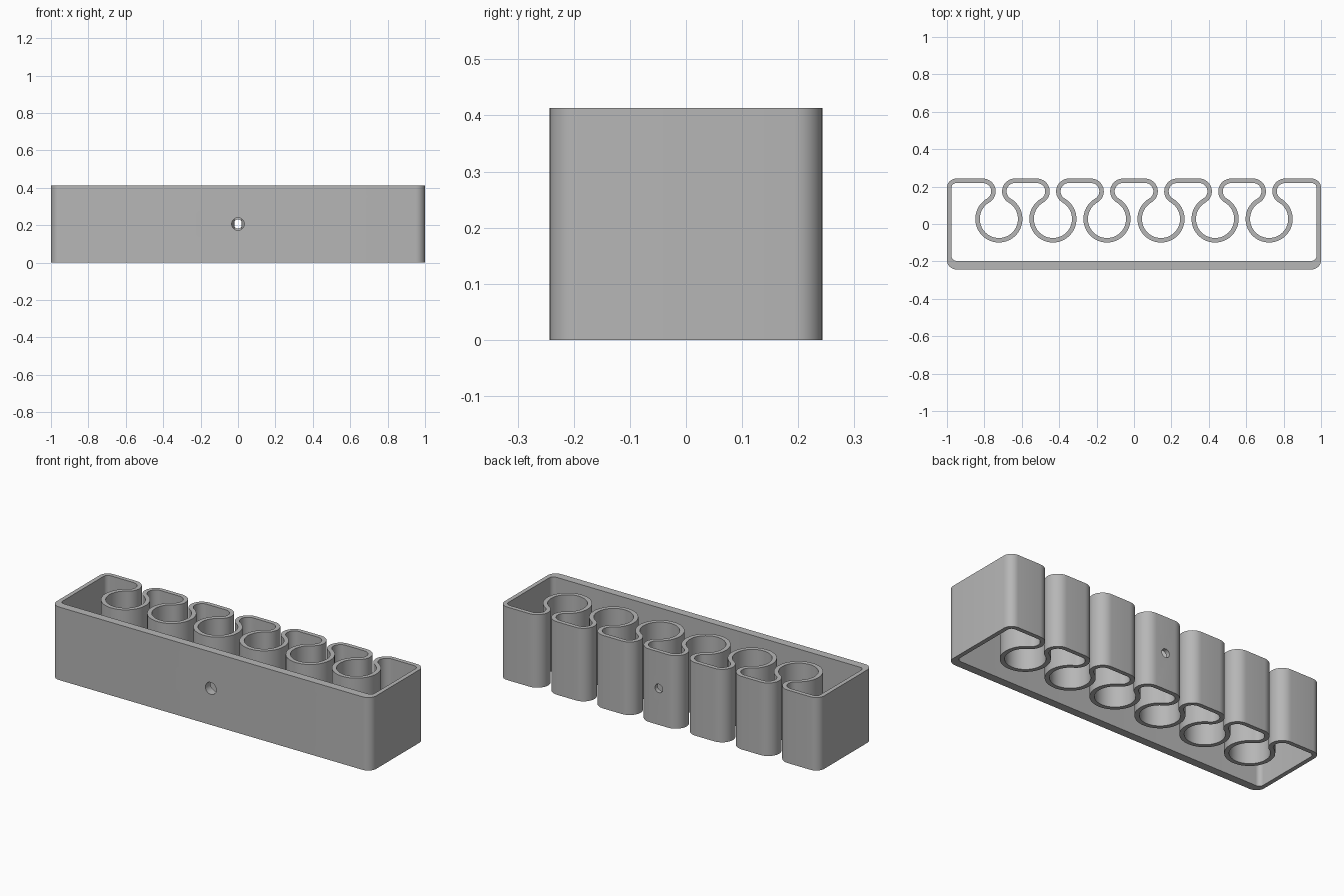
import bpy, bmesh
from math import sin, cos, atan2, sqrt, pi, radians

cube = bpy.data.objects.get("Cube")
if cube:
    bpy.data.objects.remove(cube)

# Overall sizes
HALF_L, HALF_W, HEIGHT = 1.0, 0.243, 0.413
WALL, FRONT_WALL, CORNER = 0.024, 0.046, 0.05
SLOTS, PITCH = 6, 0.289
BORE, BORE_Y, HALF_GAP = 0.102, 0.027, 0.017

# Lip radius that touches both the back face and the round bore
rise = HALF_W - BORE_Y
b = 2 * HALF_GAP - 2 * rise - 2 * BORE
c0 = HALF_GAP ** 2 + rise ** 2 - BORE ** 2
LIP = (-b - sqrt(b * b - 4 * c0)) / 2
LIP_X, LIP_Y = LIP + HALF_GAP, HALF_W - LIP

grey = bpy.data.materials.new("mid grey plastic")
grey.use_nodes = True
grey.diffuse_color = (0.47, 0.47, 0.47, 1)
grey.node_tree.nodes["Principled BSDF"].inputs["Base Color"].default_value = (0.47, 0.47, 0.47, 1)


def arc(cx, cy, r, start, end, steps):
    return [(cx + r * cos(start + (end - start) * i / steps),
             cy + r * sin(start + (end - start) * i / steps)) for i in range(steps + 1)]


def outline(inset, front_inset):
    """Wall outline, counter-clockwise, moved inward by the wall thickness."""
    r = CORNER - inset
    x, y = HALF_L - CORNER, HALF_W - CORNER
    fy = -HALF_W + front_inset + r
    pts = arc(-x, fy, r, pi, 1.5 * pi, 8)
    pts += arc(x, fy, r, 1.5 * pi, 2 * pi, 8)
    pts += arc(x, y, r, 0, pi / 2, 8)
    touch = atan2(LIP_Y - BORE_Y, LIP_X)
    for i in reversed(range(SLOTS)):
        cx = (i - (SLOTS - 1) / 2) * PITCH
        pts += arc(cx + LIP_X, LIP_Y, LIP - inset, pi / 2, pi + touch, 16)
        pts += arc(cx, BORE_Y, BORE + inset, touch, -pi - touch, 48)[1:-1]
        pts += arc(cx - LIP_X, LIP_Y, LIP - inset, -touch, pi / 2, 16)
    pts += arc(-x, y, r, pi / 2, pi, 8)
    return pts


# Rack body: one continuous wall, open at top and bottom
bm = bmesh.new()
loops = [[bm.verts.new((x, y, z)) for x, y in pts]
         for pts, z in ((outline(0, 0), 0), (outline(0, 0), HEIGHT),
                        (outline(WALL, FRONT_WALL), HEIGHT), (outline(WALL, FRONT_WALL), 0))]
n = len(loops[0])
for k in range(4):
    a, d = loops[k], loops[(k + 1) % 4]
    for i in range(n):
        j = (i + 1) % n
        bm.faces.new((a[i], a[j], d[j], d[i]))
bmesh.ops.recalc_face_normals(bm, faces=bm.faces)
mesh = bpy.data.meshes.new("rack_body")
bm.to_mesh(mesh)
bm.free()
body = bpy.data.objects.new("rack_body", mesh)
mesh.materials.append(grey)
bpy.context.collection.objects.link(body)


# Screw holes: wide in the front wall, narrower in the back wall
def drill(radius, y):
    bpy.ops.mesh.primitive_cylinder_add(vertices=32, radius=radius, depth=0.14,
                                        location=(0, y, HEIGHT / 2), rotation=(pi / 2, 0, 0))
    cutter = bpy.context.object
    cutter.name = "hole_cutter"
    cutter.hide_render = True
    bpy.ops.object.select_all(action='DESELECT')
    body.select_set(True)
    bpy.context.view_layer.objects.active = body
    mod = body.modifiers.new("hole", 'BOOLEAN')
    mod.operation, mod.solver, mod.object = 'DIFFERENCE', 'EXACT', cutter
    bpy.ops.object.modifier_apply(modifier=mod.name)
    bpy.data.objects.remove(cutter)


drill(0.034, -HALF_W)
drill(0.024, HALF_W)
bpy.ops.object.shade_smooth_by_angle(angle=radians(30))
